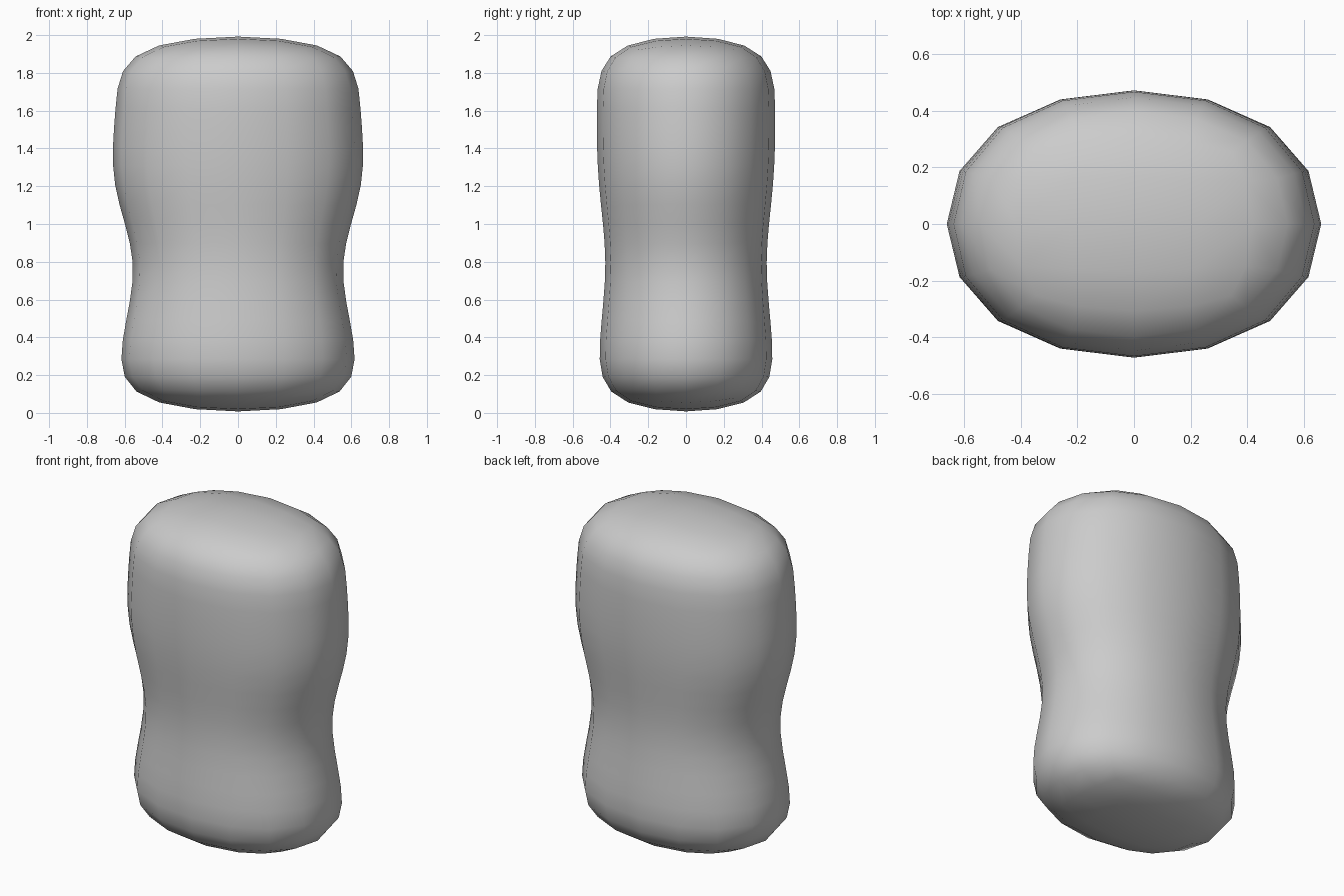
import bpy
import bmesh

if "Cube" in bpy.data.objects:
    bpy.data.objects.remove(bpy.data.objects["Cube"], do_unlink=True)

# Single plain grey
grey = bpy.data.materials.new("light grey")
grey.use_nodes = True
colour = (0.6, 0.6, 0.6, 1)
grey.diffuse_color = colour
grey.node_tree.nodes["Principled BSDF"].inputs["Base Color"].default_value = colour

# Cage rings from bottom to top: half width, half depth
RINGS = [(0.68, 0.50), (0.69, 0.508), (0.552, 0.444),
         (0.75, 0.512), (0.703, 0.519), (0.68, 0.50)]
BASE, STEP = -0.025, 0.41

bm = bmesh.new()
loops = []
for i, (w, d) in enumerate(RINGS):
    z = BASE + i * STEP
    loops.append([bm.verts.new((sx * w, sy * d, z))
                  for sx, sy in ((-1, -1), (1, -1), (1, 1), (-1, 1))])

# Sides and end caps
for low, high in zip(loops, loops[1:]):
    for k in range(4):
        n = (k + 1) % 4
        bm.faces.new((low[k], low[n], high[n], high[k]))
bm.faces.new(reversed(loops[0]))
bm.faces.new(loops[-1])

mesh = bpy.data.meshes.new("body")
bm.to_mesh(mesh)
bm.free()
mesh.materials.append(grey)
mesh.shade_smooth()
body = bpy.data.objects.new("body", mesh)
bpy.context.collection.objects.link(body)

# Rounded, waisted form
rounding = body.modifiers.new("rounding", "SUBSURF")
rounding.levels = 2
rounding.render_levels = 2
